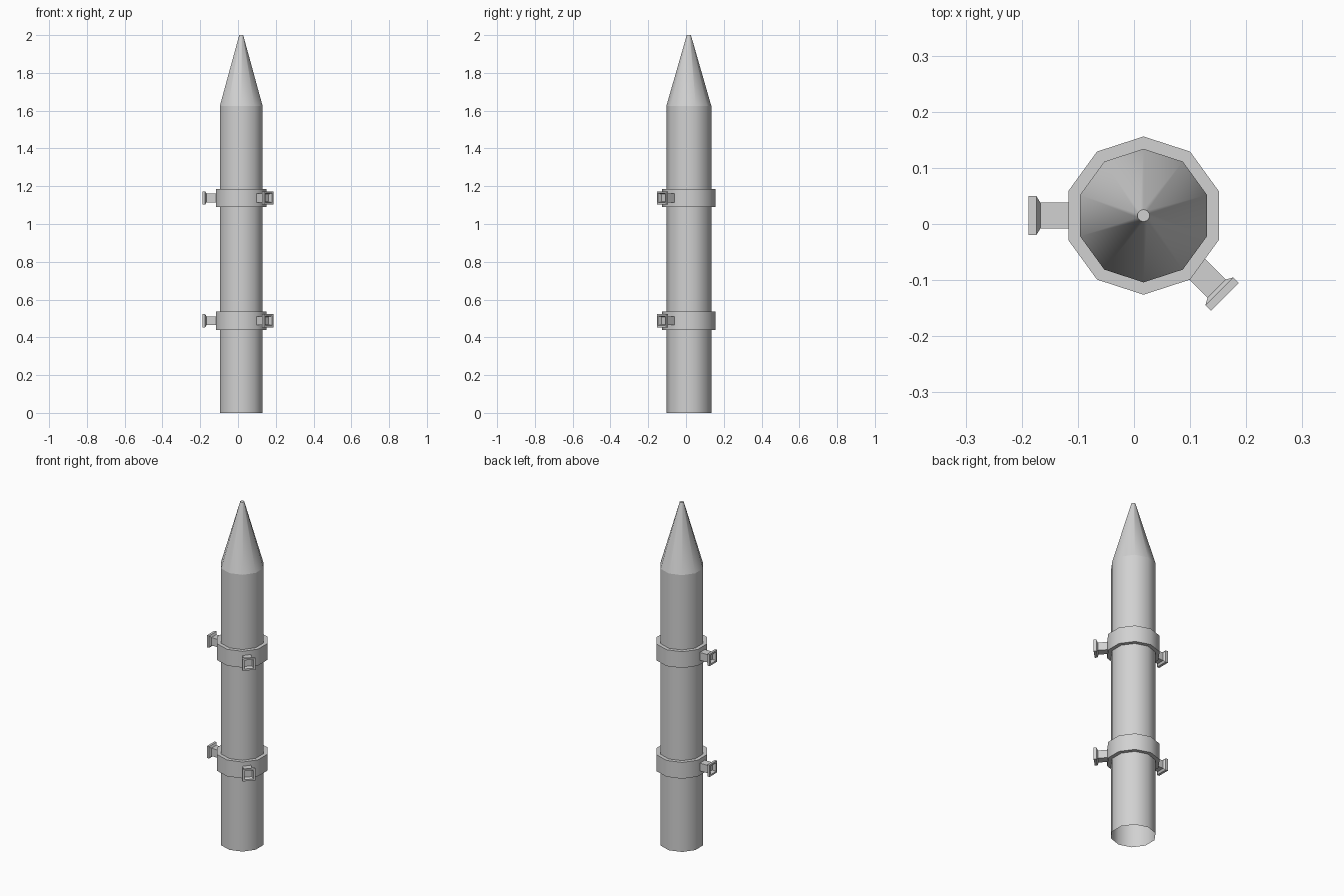
import bpy, bmesh, math
from mathutils import Matrix, Vector

if "Cube" in bpy.data.objects:
    bpy.data.objects.remove(bpy.data.objects["Cube"], do_unlink=True)

CENTRE = Vector((0.017, 0.015, 0))

grey = bpy.data.materials.new("light_grey")
grey.use_nodes = True
GREY = (0.64, 0.64, 0.64, 1)
grey.diffuse_color = GREY
grey.node_tree.nodes["Principled BSDF"].inputs["Base Color"].default_value = GREY


def loft(name, profile, sides, phase, matrix, closed=False, cap_start=False,
         cap_end=False, smooth=None):
    """Sweep (radius, height) points around the local z axis."""
    bm = bmesh.new()
    rings = []
    for r, z in profile:
        angles = [phase + math.tau * i / sides for i in range(sides)]
        rings.append([bm.verts.new((r * math.cos(a), r * math.sin(a), z)) for a in angles])
    pairs = list(zip(rings, rings[1:]))
    if closed:
        pairs.append((rings[-1], rings[0]))
    for low, high in pairs:
        for i in range(sides):
            j = (i + 1) % sides
            bm.faces.new((low[i], low[j], high[j], high[i]))
    if cap_start:
        bm.faces.new(rings[0][::-1])
    if cap_end:
        bm.faces.new(rings[-1])
    mesh = bpy.data.meshes.new(name)
    bm.to_mesh(mesh)
    bm.free()
    mesh.materials.append(grey)
    obj = bpy.data.objects.new(name, mesh)
    obj.matrix_world = matrix
    bpy.context.collection.objects.link(obj)
    if smooth:
        bpy.ops.object.select_all(action='DESELECT')
        obj.select_set(True)
        bpy.context.view_layer.objects.active = obj
        bpy.ops.object.shade_smooth_by_angle(angle=math.radians(smooth))
    return obj


place = Matrix.Translation(CENTRE)
up = math.pi / 2

# Open-bottomed tube and pointed nose
loft("body_tube", [(0.119, 0), (0.119, 1.625)], 10, up, place, smooth=40)
loft("nose_cone", [(0.119, 1.625), (0.011, 2.0)], 10, up, place,
     cap_end=True, smooth=40)

# Lug profile along its axis: neck, flared lip, recessed front
# (half width, distance from the tube axis)
lug = [(0.023, 0.12), (0.023, 0.184), (0.035, 0.191), (0.035, 0.205),
       (0.025, 0.205), (0.020, 0.185)]
lug = [(half * math.sqrt(2), d) for half, d in lug]

for label, z in (("lower", 0.488), ("upper", 1.138)):
    # Band around the tube
    h = 0.048
    loft(label + "_band", [(0.141, -h), (0.141, h), (0.117, h), (0.117, -h)],
         10, up, Matrix.Translation(CENTRE + Vector((0, 0, z))), closed=True, smooth=40)
    # Two square lugs on each band
    for side, degrees in (("right", 180), ("front_left", -45)):
        turn = Matrix.Rotation(math.radians(degrees), 4, 'Z') @ Matrix.Rotation(up, 4, 'Y')
        loft(f"{label}_{side}_lug", lug, 4, math.pi / 4,
             Matrix.Translation(CENTRE + Vector((0, 0, z))) @ turn,
             cap_start=True, cap_end=True)
